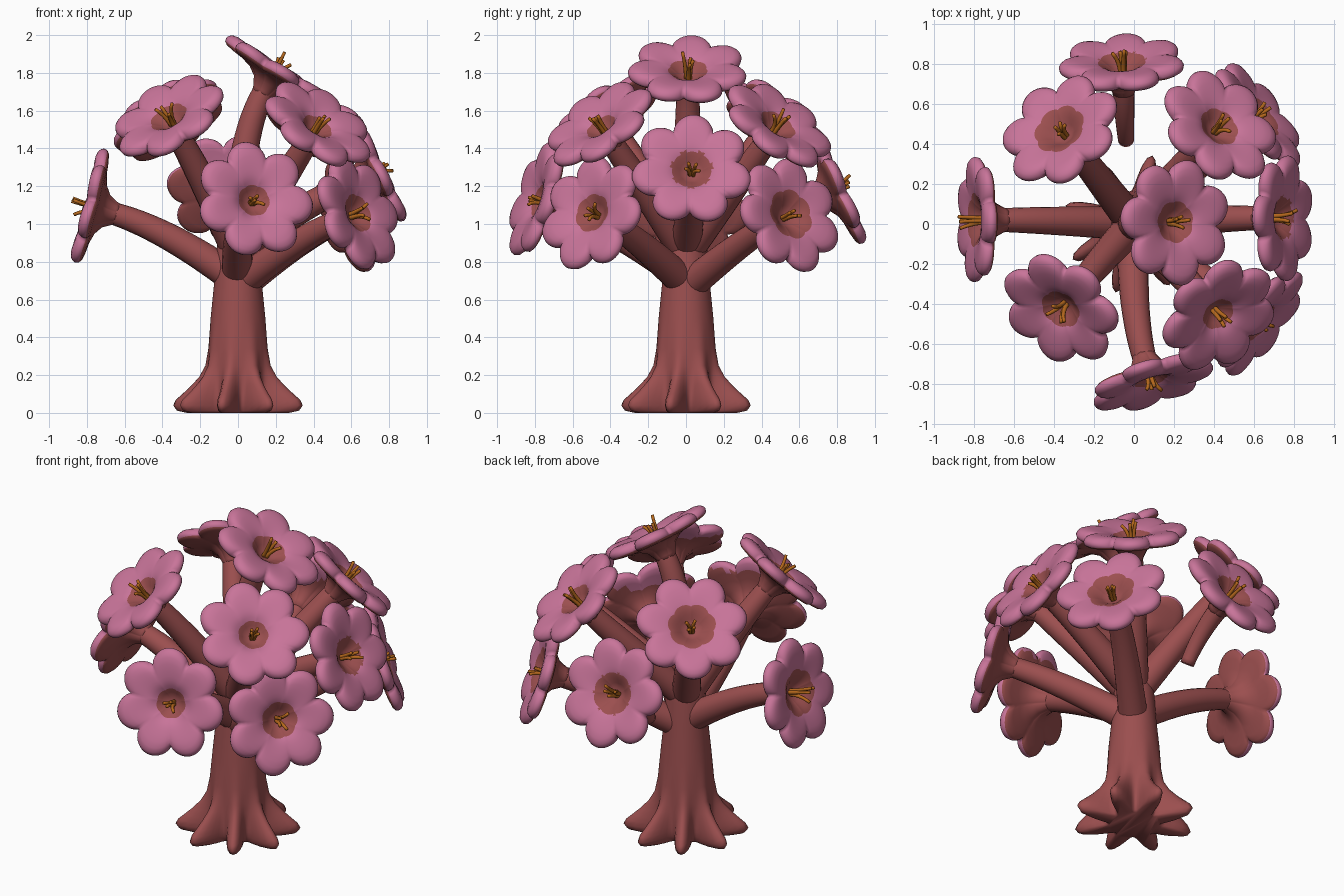
import bpy, bmesh, math, random
from mathutils import Vector

if "Cube" in bpy.data.objects:
    bpy.data.objects.remove(bpy.data.objects["Cube"])

random.seed(4)


def material(name, rgb):
    m = bpy.data.materials.new(name)
    m.diffuse_color = (*rgb, 1)
    m.use_nodes = True
    m.node_tree.nodes["Principled BSDF"].inputs["Base Color"].default_value = m.diffuse_color
    return m


BARK = material("bark red brown", (0.33, 0.078, 0.078))
PINK = material("petal pink", (0.58, 0.175, 0.32))
ORANGE = material("stamen orange", (0.47, 0.14, 0.012))


def loft(name, rings, mats, rule=None):
    """Skin a list of equal-length closed rings, capping both ends."""
    bm = bmesh.new()
    rows = [[bm.verts.new(p) for p in ring] for ring in rings]
    n = len(rows[0])
    for k, (a, b) in enumerate(zip(rows, rows[1:])):
        for i in range(n):
            j = (i + 1) % n
            f = bm.faces.new((a[i], a[j], b[j], b[i]))
            f.material_index = rule(k, f) if rule else 0
    bm.faces.new(rows[0][::-1])
    bm.faces.new(rows[-1])
    bmesh.ops.recalc_face_normals(bm, faces=bm.faces)
    for f in bm.faces:
        f.smooth = True
    me = bpy.data.meshes.new(name)
    bm.to_mesh(me)
    bm.free()
    for m in mats:
        me.materials.append(m)
    ob = bpy.data.objects.new(name, me)
    bpy.context.collection.objects.link(ob)
    return ob


def tube(name, p0, p1, p2, r0, r1, mat, sides=20, steps=14):
    """Tapered round tube along a quadratic curve."""
    rings = []
    for s in range(steps + 1):
        t = s / steps
        c = p0 * (1 - t) ** 2 + p1 * (2 * t * (1 - t)) + p2 * t * t
        d = (p1 - p0) * (1 - t) + (p2 - p1) * t
        q = d.to_track_quat('Z', 'Y')
        r = r0 + (r1 - r0) * t
        rings.append([c + q @ Vector((r * math.cos(a), r * math.sin(a), 0))
                      for a in (math.tau * i / sides for i in range(sides))])
    return loft(name, rings, [mat])


# Trunk with eight flared roots: (height, core radius, root reach)
TRUNK = [(0.0, 0.14, 0.14), (0.012, 0.15, 0.185), (0.04, 0.16, 0.195),
         (0.07, 0.165, 0.175), (0.10, 0.165, 0.14), (0.14, 0.165, 0.095),
         (0.19, 0.163, 0.05), (0.25, 0.16, 0.018), (0.34, 0.155, 0.005),
         (0.5, 0.145, 0), (0.7, 0.125, 0), (0.85, 0.115, 0),
         (0.97, 0.10, 0), (1.06, 0.06, 0)]
rings = []
for z, core, reach in TRUNK:
    ring = []
    for i in range(96):
        a = math.tau * i / 96
        lobe = ((1 + math.cos(8 * (a - math.radians(30)))) / 2) ** 1.4
        r = core + reach * lobe
        ring.append((r * math.cos(a), r * math.sin(a), z))
    rings.append(ring)
loft("trunk", rings, [BARK])

# Flower cross-section: (fraction of petal length, height); front then back
FRONT = [(0.02, -0.06), (0.12, -0.055), (0.2, -0.035), (0.27, -0.018),
         (0.33, -0.005), (0.38, 0.003), (0.43, 0.009), (0.5, 0.015),
         (0.6, 0.021), (0.72, 0.026), (0.84, 0.026), (0.93, 0.018),
         (0.98, 0.004), (1.0, -0.010)]
BACK = [(0.985, -0.024), (0.93, -0.036), (0.8, -0.044), (0.6, -0.05),
        (0.42, -0.065), (0.28, -0.095), (0.2, -0.14), (0.17, -0.17)]
PETALS, SEG = 7, 112


def flower(idx, centre, normal, throat, start, length, back_pink):
    c, n = Vector(centre), Vector(normal).normalized()
    q = n.to_track_quat('Z', 'Y')
    spin = random.uniform(0, math.tau)
    rings = []
    for k, (t, z) in enumerate(FRONT + BACK):
        ring = []
        for i in range(SEG):
            a = math.tau * i / SEG
            w = abs(math.cos(PETALS * a / 2))
            tip = 0.245 + 0.075 * w ** 0.75
            r = t * (0.32 + (tip - 0.32) * t)
            # petals bulge between creases
            puff = 0.022 * (w ** 0.8 - 0.6) * t * t
            if k >= len(FRONT):
                puff *= 0.3
            ring.append(c + q @ Vector((r * math.cos(a + spin),
                                        r * math.sin(a + spin), z + puff)))
        rings.append(ring)

    # brown throat and underside; pink petals, rims and some upper backs
    def rule(k, f):
        m = f.calc_center_median() - c
        if k >= len(FRONT):
            return int(m.z > back_pink)
        return int(m.length > throat)
    loft(f"flower_{idx}", rings, [BARK, PINK], rule)

    # stamens
    for s in range(4):
        a = spin + s * math.tau / 4 + random.uniform(-0.5, 0.5)
        side = q @ Vector((math.cos(a), math.sin(a), 0))
        reach = random.uniform(0.015, 0.06)
        top = length * random.uniform(0.45, 1.0)
        tube(f"stamen_{idx}_{s}", c - n * 0.07 + side * 0.01,
             c + n * 0.01 + side * 0.012, c + n * top + side * reach,
             0.012, 0.009, ORANGE, 8, 6)

    # branch from the trunk to the back of the flower
    end = c - n * 0.10
    if isinstance(start, tuple):
        # short loose twig behind the trunk
        p0 = Vector(start)
        tube(f"branch_{idx}", p0, (p0 + end) / 2 + Vector((0, -0.04, 0.04)),
             end, 0.04, 0.058, BARK)
    else:
        tube(f"branch_{idx}", Vector((0, 0, start)), end - n * 0.3, end,
             0.085, 0.058, BARK)


# centre, facing, throat radius, branch start, stamen length, pink-back height
FLOWERS = [
    ((0.21, 0.01, 1.82), (0.53, 0, 0.85), 0.10, 0.90, 0.10, 9),
    ((-0.37, -0.43, 1.57), (-0.42, -0.52, 0.74), 0.10, 0.85, 0.08, 9),
    ((-0.37, 0.47, 1.56), (-0.42, 0.52, 0.74), 0.13, 0.85, 0.03, 9),
    ((0.43, -0.46, 1.53), (0.47, -0.50, 0.73), 0.09, 0.85, 0.08, 0.08),
    ((0.43, 0.49, 1.53), (0.47, 0.50, 0.73), 0.10, 0.85, 0.08, 9),
    ((0.75, 0.03, 1.29), (0.90, 0, 0.43), 0.11, 0.88, 0.06, 0.08),
    ((-0.06, 0.81, 1.19), (-0.05, 0.90, 0.40), 0.12, (-0.04, 0.42, 0.88),
     0.09, 0.14),
    ((0.64, -0.50, 1.06), (0.75, -0.57, 0.30), 0.10, 0.68, 0.06, 0.16),
    ((0.63, 0.55, 1.05), (0.75, 0.58, 0.30), 0.13, 0.66, 0.06, 9),
    ((0.09, -0.80, 1.13), (0.28, -0.92, 0.30), 0.09, 0.72, 0.04, 0.2),
    ((-0.79, 0.02, 1.09), (-0.97, 0, 0.25), 0.13, 0.70, 0.10, 9),
]
for i, data in enumerate(FLOWERS):
    flower(i + 1, *data)
